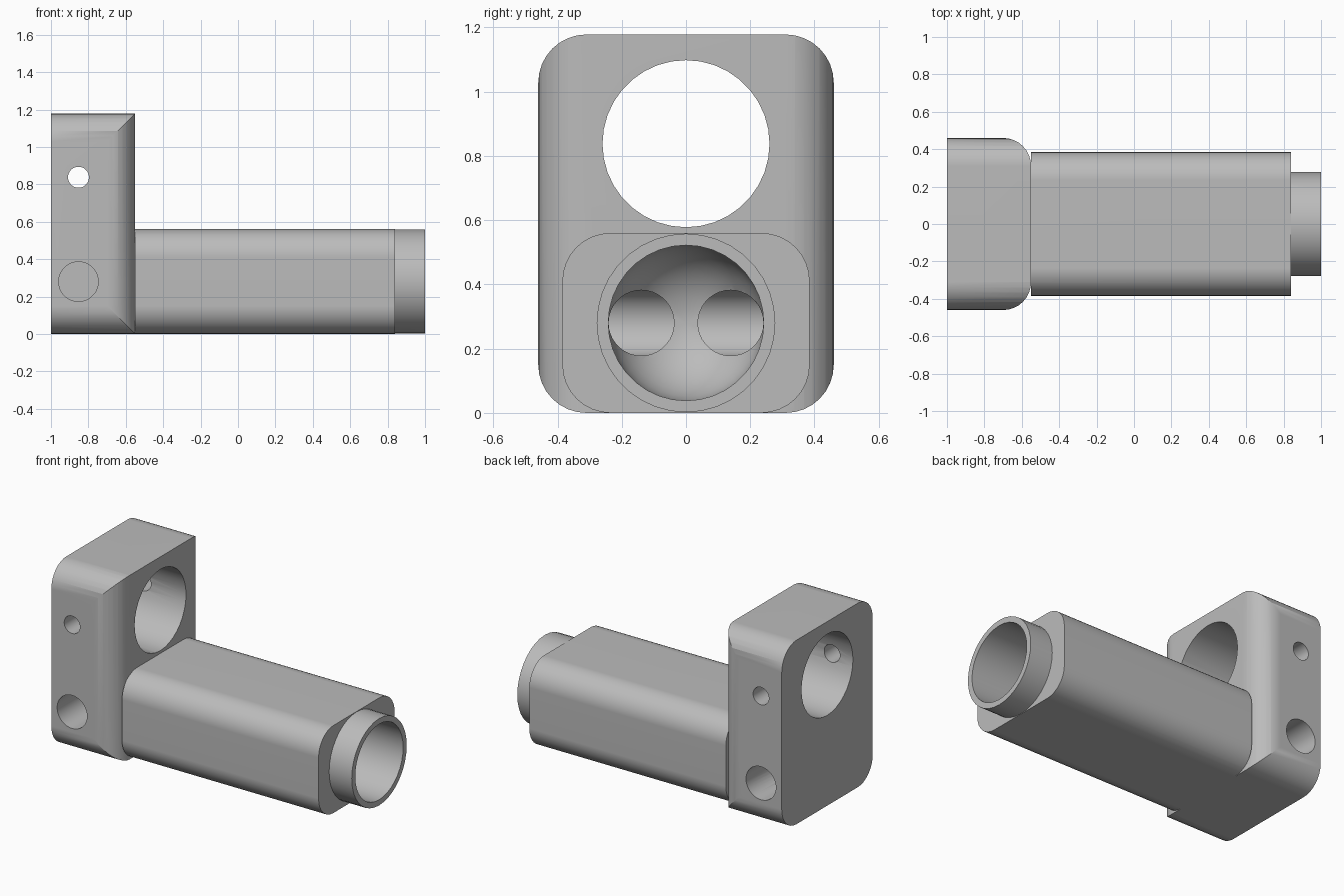
import bpy, bmesh
from math import pi, sin, cos, radians
from mathutils import Vector

old = bpy.data.objects.get("Cube")
if old:
    bpy.data.objects.remove(old, do_unlink=True)

grey = bpy.data.materials.new("plain grey")
grey.use_nodes = True
colour = (0.5, 0.5, 0.5, 1)
grey.diffuse_color = colour
grey.node_tree.nodes["Principled BSDF"].inputs["Base Color"].default_value = colour

SEG = 36      # sides of a round part
MID = 0.28    # height of the lower bore
TOP = 0.838   # height of the upper hole
PORT_X = -0.853


def finish(bm, name):
    bmesh.ops.recalc_face_normals(bm, faces=bm.faces)
    mesh = bpy.data.meshes.new(name)
    bm.to_mesh(mesh)
    bm.free()
    mesh.materials.append(grey)
    obj = bpy.data.objects.new(name, mesh)
    bpy.context.collection.objects.link(obj)
    return obj


def prism(name, outline, sweep):
    """Extrude a closed outline along a vector."""
    bm = bmesh.new()
    face = bm.faces.new([bm.verts.new(p) for p in outline])
    new = bmesh.ops.extrude_face_region(bm, geom=[face])["geom"]
    verts = [g for g in new if isinstance(g, bmesh.types.BMVert)]
    bmesh.ops.translate(bm, verts=verts, vec=sweep)
    return finish(bm, name)


def rounded(u0, u1, v0, v1, r, steps=8):
    """Points of a rounded rectangle."""
    corners = [(u1 - r, v1 - r), (u0 + r, v1 - r), (u0 + r, v0 + r), (u1 - r, v0 + r)]
    return [(cu + r * cos(a), cv + r * sin(a))
            for q, (cu, cv) in enumerate(corners)
            for a in [pi / 2 * (q + i / steps) for i in range(steps + 1)]]


def rod(name, centre, radius, sweep):
    """Round bar from a centre point along x or y."""
    ring = [(2 * pi * i / SEG) for i in range(SEG)]
    along_x = abs(sweep[0]) > 0
    pts = [Vector(centre) + radius * Vector((0, cos(a), sin(a)) if along_x else (cos(a), 0, sin(a)))
           for a in ring]
    return prism(name, pts, sweep)


def combine(target, other, operation):
    mod = target.modifiers.new("combine", 'BOOLEAN')
    mod.object, mod.operation, mod.solver = other, operation, 'EXACT'
    bpy.context.view_layer.objects.active = target
    bpy.ops.object.modifier_apply(modifier=mod.name)
    bpy.data.objects.remove(other, do_unlink=True)


# Upright block, rounded in end view and along its inner upright edges
block = prism("bracket", [(-1, y, z) for y, z in rounded(-0.46, 0.46, 0, 1.178, 0.15)],
              (0.45, 0, 0))
plan = prism("block_plan", [(x, y, -0.1) for x, y in rounded(-1.4, -0.55, -0.4601, 0.4601, 0.15)],
             (0, 0, 1.5))
combine(block, plan, 'INTERSECT')

# Long body and round spigot
body = prism("body", [(-0.552, y, z) for y, z in rounded(-0.385, 0.385, 0, 0.56, 0.15)],
             (1.392, 0, 0))
combine(block, body, 'UNION')
combine(block, rod("spigot", (0.8, 0, MID), 0.278, (0.2, 0, 0)), 'UNION')

# Long blind bore with a domed end, turned from one profile
bm = bmesh.new()
R, dome_x, steps = 0.242, -0.4, 9
profile = [(1.1, 0), (1.1, R)] + [(dome_x - R * sin(a), R * cos(a))
                                 for a in [pi / 2 * i / steps for i in range(steps)]]
profile.append((dome_x - R, 0))
verts = [bm.verts.new((x, r, MID)) for x, r in profile]
edges = [bm.edges.new(pair) for pair in zip(verts, verts[1:])]
bmesh.ops.spin(bm, geom=verts + edges, cent=(0, 0, MID), axis=(1, 0, 0),
               angle=2 * pi, steps=SEG, use_duplicate=False)
bmesh.ops.remove_doubles(bm, verts=bm.verts, dist=0.0001)
combine(block, finish(bm, "bore_cutter"), 'DIFFERENCE')

# Side ports that turn the corner into the domed end
for s in (-1, 1):
    combine(block, rod("port_cutter", (PORT_X, 0.034 * s, MID), 0.106, (0, 0.6 * s, 0)), 'DIFFERENCE')
    combine(block, rod("passage_cutter", (PORT_X, 0.139 * s, MID), 0.102, (0.5, 0, 0)), 'DIFFERENCE')

# Large upper hole and the small cross hole through it
combine(block, rod("upper_cutter", (-1.1, 0, TOP), 0.26, (0.7, 0, 0)), 'DIFFERENCE')
combine(block, rod("cross_cutter", (PORT_X, -0.6, TOP), 0.056, (0, 1.2, 0)), 'DIFFERENCE')

# Smooth curves, sharp edges
bpy.ops.object.select_all(action='DESELECT')
block.select_set(True)
bpy.context.view_layer.objects.active = block
bpy.ops.object.shade_smooth_by_angle(angle=radians(30))
weighted = block.modifiers.new("even_shading", 'WEIGHTED_NORMAL')
weighted.keep_sharp = True
